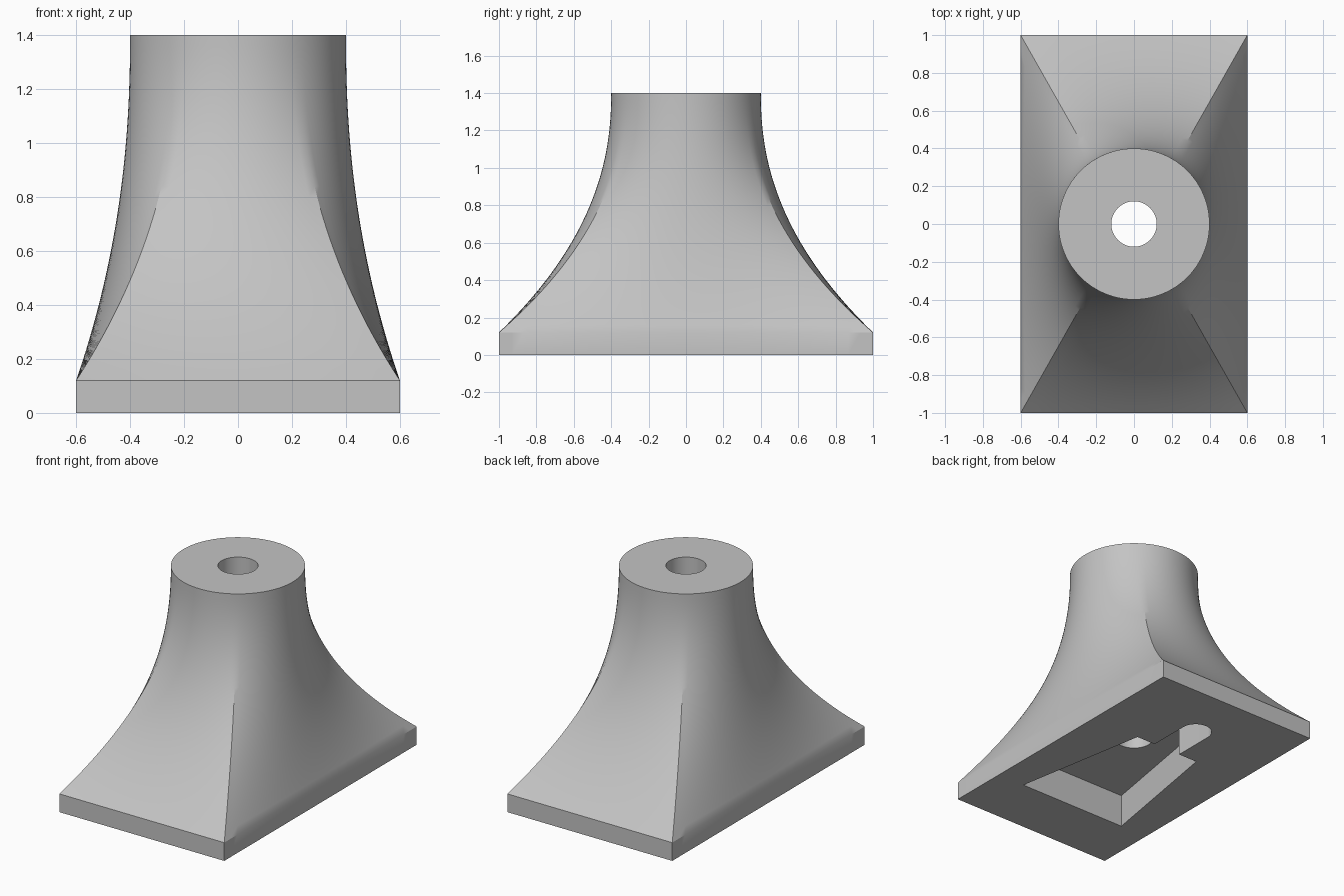
import bpy
import bmesh
import math
from mathutils import Vector

if "Cube" in bpy.data.objects:
    bpy.data.objects.remove(bpy.data.objects["Cube"], do_unlink=True)

HALF_X, HALF_Y = 0.6, 1.0      # base plate
PLATE, HEIGHT = 0.12, 1.4
NECK = 0.4
POCKET_DEPTH = 0.22

grey = bpy.data.materials.new("light_grey")
grey.use_nodes = True
grey.diffuse_color = (0.55, 0.55, 0.55, 1)
grey.node_tree.nodes["Principled BSDF"].inputs["Base Color"].default_value = (0.55, 0.55, 0.55, 1)


def stack(name, rings):
    """Closed solid skinned over a list of equal-length rings."""
    bm = bmesh.new()
    loops = [[bm.verts.new(p) for p in ring] for ring in rings]
    count = len(loops[0])
    for low, high in zip(loops, loops[1:]):
        for i in range(count):
            j = (i + 1) % count
            bm.faces.new((low[i], low[j], high[j], high[i]))
    bm.faces.new(loops[0][::-1])
    bm.faces.new(loops[-1])
    bmesh.ops.recalc_face_normals(bm, faces=bm.faces[:])
    mesh = bpy.data.meshes.new(name)
    bm.to_mesh(mesh)
    bm.free()
    mesh.materials.append(grey)
    obj = bpy.data.objects.new(name, mesh)
    bpy.context.collection.objects.link(obj)
    return obj


def prism(name, outline, bottom, top):
    return stack(name, [[(x, y, z) for x, y in outline] for z in (bottom, top)])


# Rectangle outline, evenly spaced, starting at the front left corner
corners = [Vector(c) for c in ((HALF_X, -HALF_Y), (HALF_X, HALF_Y),
                               (-HALF_X, HALF_Y), (-HALF_X, -HALF_Y))]
square = []
for i, a in enumerate(corners):
    b = corners[(i + 1) % 4]
    steps = 30 if i % 2 == 0 else 18
    square += [a.lerp(b, k / steps) for k in range(steps)]

# Matching circle: equal shares of the perimeter become equal angles
start = -math.pi / 2 * HALF_Y / (HALF_X + HALF_Y)
turn = [start + math.tau * i / len(square) for i in range(len(square))]
circle = [Vector((math.cos(t), math.sin(t))) * NECK for t in turn]

# Body: plate, then a flare that eases from the rectangle into the round neck
rings = [[(p.x, p.y, 0) for p in square]]
LAYERS = 32
for k in range(LAYERS + 1):
    t = k / LAYERS
    blend = (1 - t) ** 2.2
    z = PLATE + (HEIGHT - PLATE) * t
    rings.append([(*c.lerp(s, blend), z) for c, s in zip(circle, square)])
body = stack("flared_base", rings)

# Tapered pocket with a round-ended slot, open at the underside
outline = [(-0.1, 0.32), (-0.24, 0.32), (-0.4, -0.6), (0.4, -0.6), (0.24, 0.32), (0.1, 0.32)]
for k in range(25):
    a = math.pi * k / 24
    outline.append((0.1 * math.cos(a), 0.6 + 0.1 * math.sin(a)))
pocket = prism("pocket_cutter", outline, -0.1, POCKET_DEPTH)

# Central bore from the neck down into the pocket
bore_outline = [(0.12 * math.cos(math.tau * k / 64), 0.12 * math.sin(math.tau * k / 64))
                for k in range(64)]
bore = prism("bore_cutter", bore_outline, 0.1, HEIGHT + 0.1)

bpy.ops.object.select_all(action='DESELECT')
body.select_set(True)
bpy.context.view_layer.objects.active = body
for cutter in (pocket, bore):
    cut = body.modifiers.new(cutter.name, 'BOOLEAN')
    cut.operation = 'DIFFERENCE'
    cut.solver = 'EXACT'
    cut.object = cutter
    bpy.ops.object.modifier_apply(modifier=cut.name)
    bpy.data.objects.remove(cutter, do_unlink=True)

bpy.ops.object.shade_smooth_by_angle(angle=math.radians(30))
